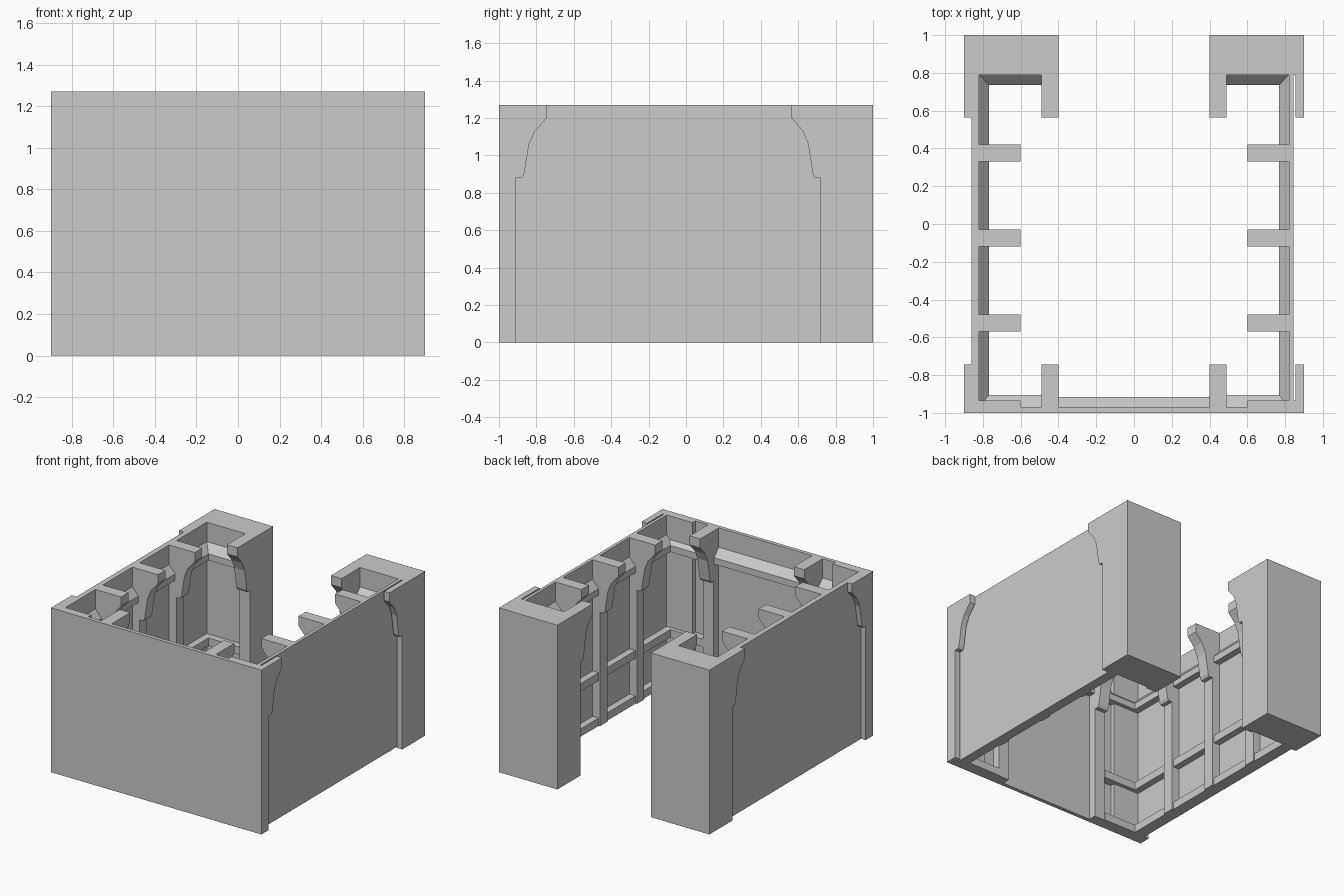
import bpy
import bmesh

HEIGHT = 1.27
cube = bpy.data.objects.get("Cube")
if cube:
    bpy.data.objects.remove(cube, do_unlink=True)


def prism(name, profile, axis, start, end):
    """Extrude a (depth, z) profile along the x or y axis."""
    bm = bmesh.new()
    place = (lambda u, z: (start, u, z)) if axis == "x" else (lambda u, z: (u, start, z))
    face = bm.faces.new([bm.verts.new(place(u, z)) for u, z in profile])
    grown = bmesh.ops.extrude_face_region(bm, geom=[face])["geom"]
    shift = (end - start, 0, 0) if axis == "x" else (0, end - start, 0)
    bmesh.ops.translate(bm, vec=shift, verts=[v for v in grown if isinstance(v, bmesh.types.BMVert)])
    bmesh.ops.recalc_face_normals(bm, faces=bm.faces)
    mesh = bpy.data.meshes.new(name)
    bm.to_mesh(mesh)
    bm.free()
    obj = bpy.data.objects.new(name, mesh)
    bpy.context.collection.objects.link(obj)
    return obj


def block(name, x0, x1, y0, y1, z0=0, z1=HEIGHT):
    return prism(name, [(y0, z0), (y1, z0), (y1, z1), (y0, z1)], "x", x0, x1)


# Bracket outline: share of the overhang at each height
BRACKET = [(0, 0.88), (0.2, 0.88), (0.27, 0.9), (0.35, 0.98), (0.43, 1.06),
           (0.62, 1.13), (0.9, 1.18), (1, 1.2), (1, HEIGHT)]


def rib(name, axis, start, end, wall, post, tip):
    """Straight post that swells into a curved bracket at the top."""
    outline = [(wall, 0), (post, 0)]
    outline += [(post + share * (tip - post), z) for share, z in BRACKET]
    outline.append((wall, HEIGHT))
    return prism(name, outline, axis, start, end)


def rails(name, axis, start, end, wall, lip, with_lower=True):
    """Sloped crown rail, plus middle and base rails."""
    prism(name + "_crown_rail", [(wall, 1.01), (lip, 1.01), (lip, 1.06), (wall, 1.12)],
          axis, start, end)
    if with_lower:
        for part, z0, z1 in (("middle", 0.35, 0.41), ("base", 0, 0.06)):
            prism(f"{name}_{part}_rail", [(wall, z0), (lip, z0), (lip, z1), (wall, z1)],
                  axis, start, end)


# Front wall with its crown
block("front_wall", -0.9, 0.9, -1, -0.97)
rails("front", "x", -0.49, 0.49, -0.97, -0.915, with_lower=False)

for s, side in ((1, "left"), (-1, "right")):
    # Side wall and its rails
    outer = 0.845 if s > 0 else 0.86
    block(side + "_wall", s * 0.82, s * outer, -0.98, 0.9)
    rails(side + "_wall", "y", -0.97, 0.79, s * 0.82, s * 0.768)

    # Ribs along the side wall
    for i, y in enumerate((-0.525, -0.075, 0.375), 1):
        rib(f"{side}_wall_rib_{i}", "y", y - 0.045, y + 0.045, s * 0.83, s * 0.757, s * 0.6)

    # Back corner mass
    block(side + "_back_pier", s * 0.4, s * 0.9, 0.79, 1)
    rails(side + "_back", "x", s * 0.49, s * 0.82, 0.79, 0.735)

    # Front corner bay
    block(side + "_front_corner", s * 0.6, s * 0.9, -0.98, -0.935)
    rails(side + "_front_corner", "x", s * 0.49, s * 0.82, -0.97, -0.905)

    # Inner ribs and outer corner strips share one outline
    for part, x0, x1 in (("inner_rib", 0.4, 0.49), ("corner_strip", 0.855, 0.9)):
        rib(f"{side}_front_{part}", "x", s * x0, s * x1, -0.98, -0.91, -0.745)
        rib(f"{side}_back_{part}", "x", s * x0, s * x1, 0.8, 0.72, 0.565)
